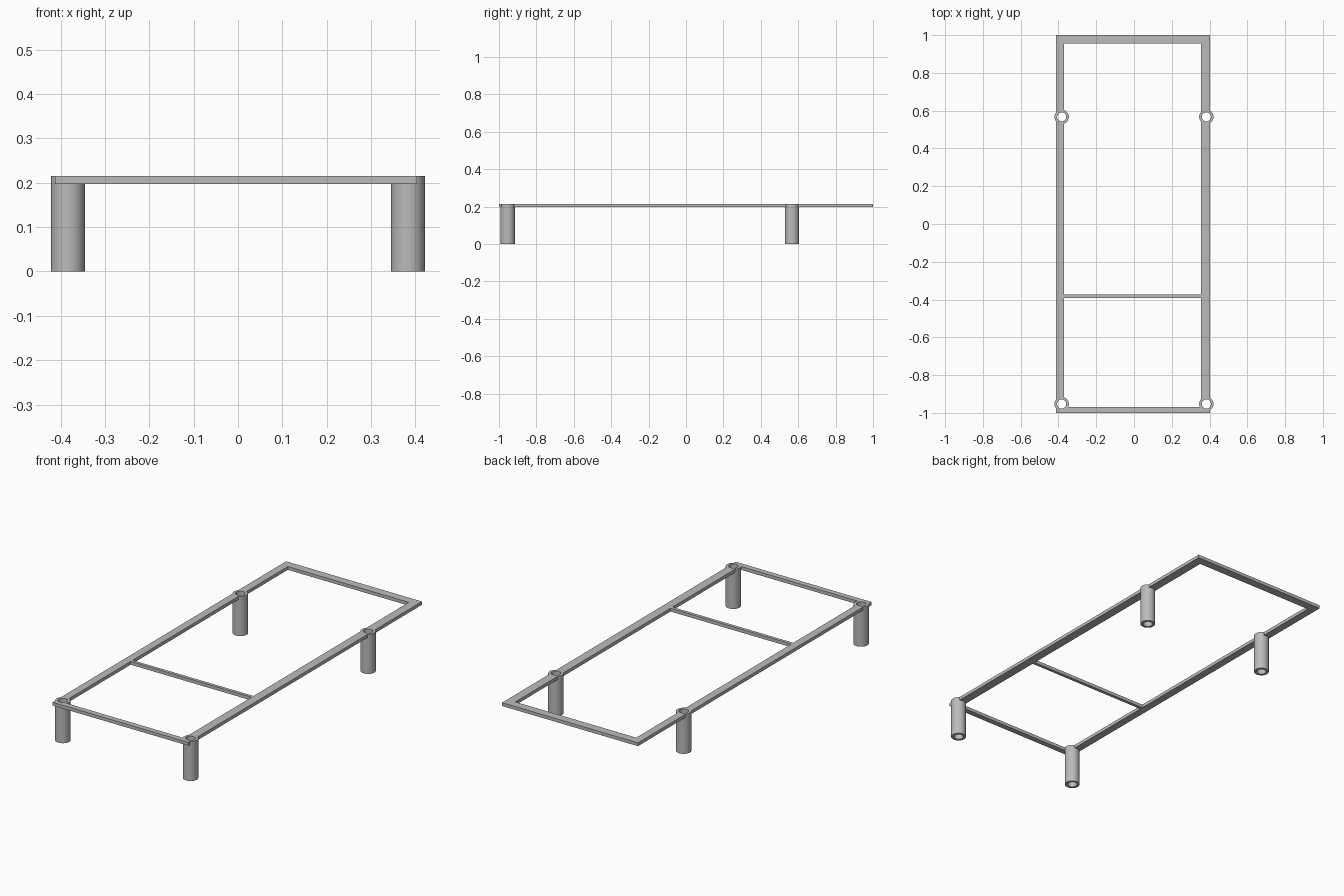
import bpy, bmesh, math

if "Cube" in bpy.data.objects:
    bpy.data.objects.remove(bpy.data.objects["Cube"], do_unlink=True)

TOP, BOTTOM = 0.215, 0.197
LEG_R, BORE_R, SIDES = 0.038, 0.024, 48
LEG_X = 0.383
LEG_Y = {"front": -0.953, "back": 0.567}

grey = bpy.data.materials.new("grey_metal")
grey.use_nodes = True
grey.diffuse_color = (0.5, 0.5, 0.5, 1)
grey.node_tree.nodes["Principled BSDF"].inputs["Base Color"].default_value = (0.5, 0.5, 0.5, 1)


def make_object(name, bm):
    bmesh.ops.recalc_face_normals(bm, faces=bm.faces)
    mesh = bpy.data.meshes.new(name)
    bm.to_mesh(mesh)
    bm.free()
    mesh.materials.append(grey)
    obj = bpy.data.objects.new(name, mesh)
    bpy.context.collection.objects.link(obj)
    return obj


def activate(obj):
    bpy.ops.object.select_all(action="DESELECT")
    obj.select_set(True)
    bpy.context.view_layer.objects.active = obj


def ring_solid(name, outer, inner, z0, z1):
    """Solid between two matching outlines, open through the middle."""
    bm = bmesh.new()
    loops = [[bm.verts.new((x, y, z)) for x, y in outline]
             for outline, z in ((outer, z0), (outer, z1), (inner, z1), (inner, z0))]
    n = len(outer)
    for a in range(4):
        p, q = loops[a], loops[(a + 1) % 4]
        for i in range(n):
            j = (i + 1) % n
            bm.faces.new((p[i], p[j], q[j], q[i]))
    return make_object(name, bm)


def rectangle(x0, x1, y0, y1):
    return [(x0, y0), (x1, y0), (x1, y1), (x0, y1)]


def circle(cx, cy, r):
    angles = [2 * math.pi * i / SIDES for i in range(SIDES)]
    return [(cx + r * math.cos(a), cy + r * math.sin(a)) for a in angles]


# Flat rectangular frame with mitred corners
frame = ring_solid("frame", rectangle(-0.412, 0.403, -1, 1),
                   rectangle(-0.370, 0.355, -0.97, 0.955), BOTTOM, TOP)

# Thin cross bar between the side rails
bm = bmesh.new()
bmesh.ops.create_cube(bm, size=1)
for v in bm.verts:
    v.co.x = 0.355 if v.co.x > 0 else -0.370
    v.co.y = -0.374 if v.co.y > 0 else -0.391
    v.co.z = TOP if v.co.z > 0 else BOTTOM
make_object("cross_bar", bm)

# Tubular legs, each set into a socket cut through the frame
for end, y in LEG_Y.items():
    for side, x in (("left", LEG_X), ("right", -LEG_X)):
        leg = ring_solid(f"{end}_{side}_leg", circle(x, y, LEG_R),
                         circle(x, y, BORE_R), 0, TOP)
        activate(leg)
        bpy.ops.object.shade_smooth_by_angle(angle=math.radians(30))

        bpy.ops.mesh.primitive_cylinder_add(vertices=SIDES, radius=LEG_R, depth=0.1,
                                            location=(x, y, TOP))
        cutter = bpy.context.object
        cutter.name = "socket_cutter"
        cutter.hide_render = True
        cut = frame.modifiers.new("socket", "BOOLEAN")
        cut.operation = "DIFFERENCE"
        cut.solver = "EXACT"
        cut.object = cutter
        activate(frame)
        bpy.ops.object.modifier_apply(modifier=cut.name)
        bpy.data.objects.remove(cutter, do_unlink=True)
